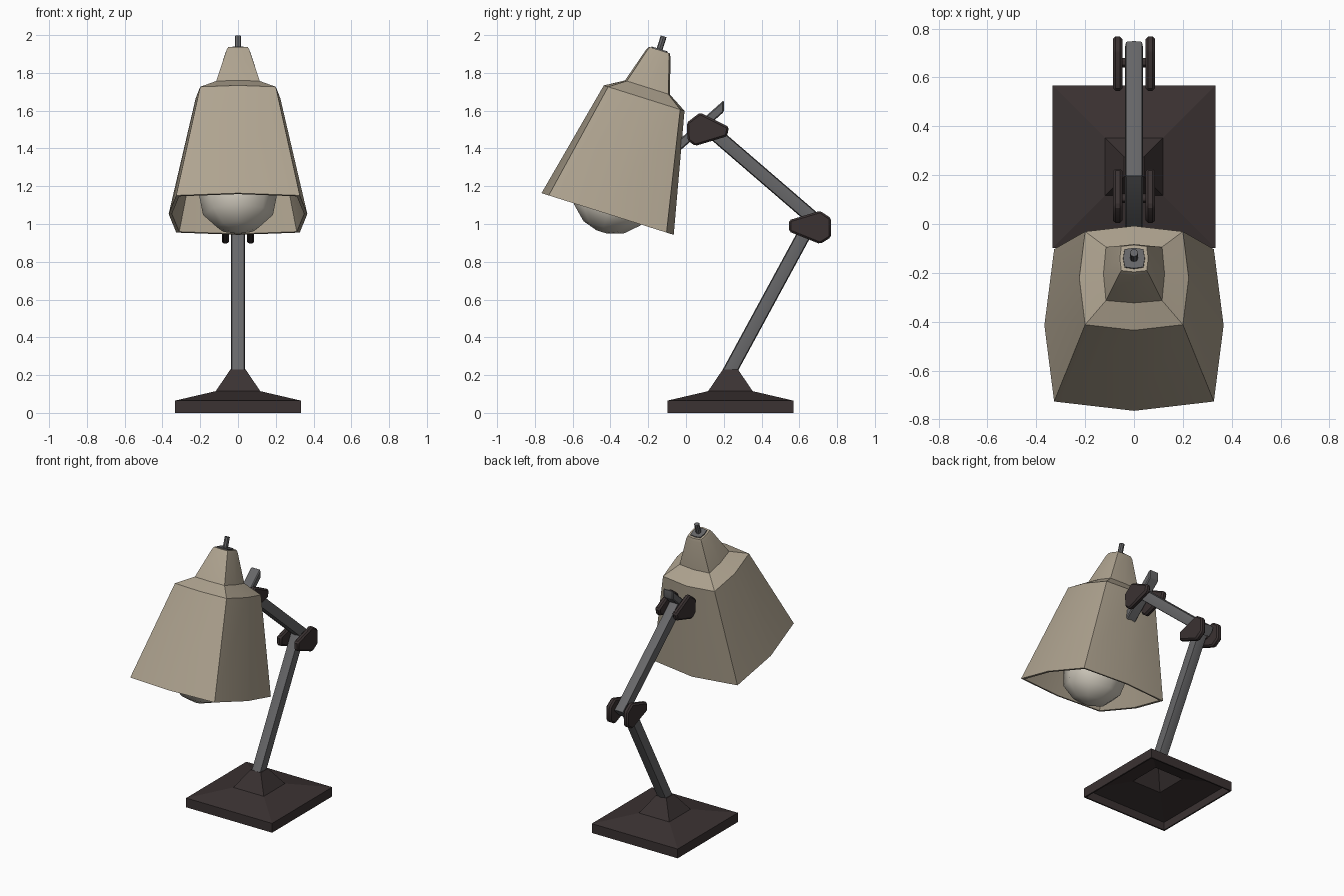
import bpy, bmesh, math
from mathutils import Vector

if "Cube" in bpy.data.objects:
    bpy.data.objects.remove(bpy.data.objects["Cube"])


def material(name, rgb):
    m = bpy.data.materials.new(name)
    m.diffuse_color = (*rgb, 1)
    m.use_nodes = True
    m.node_tree.nodes["Principled BSDF"].inputs["Base Color"].default_value = m.diffuse_color
    return m


TAN = material("tan_enamel", (0.43, 0.37, 0.28))
DARK = material("dark_brown_iron", (0.043, 0.032, 0.032))
GREY = material("grey_steel", (0.135, 0.135, 0.14))
GLASS = material("bulb_glass", (0.62, 0.58, 0.50))


def finish(name, bm, mat, angle=30):
    bmesh.ops.recalc_face_normals(bm, faces=bm.faces)
    me = bpy.data.meshes.new(name)
    bm.to_mesh(me)
    bm.free()
    me.materials.append(mat)
    ob = bpy.data.objects.new(name, me)
    bpy.context.collection.objects.link(ob)
    bpy.ops.object.select_all(action='DESELECT')
    ob.select_set(True)
    bpy.context.view_layer.objects.active = ob
    bpy.ops.object.shade_smooth_by_angle(angle=math.radians(angle))
    return ob


def loft(name, mat, origin, axis, rings, angle=30):
    """Eight-point rings (height, corner half-width, mid-side half-width) along an axis."""
    w = Vector(axis).normalized()
    u = Vector((1, 0, 0))
    v = w.cross(u)
    bm = bmesh.new()
    loops = []
    for h, c, m in rings:
        pts = [(c, c), (0, m), (-c, c), (-m, 0), (-c, -c), (0, -m), (c, -c), (m, 0)]
        loops.append([bm.verts.new(Vector(origin) + w * h + u * a + v * b) for a, b in pts])
    for lo, hi in zip(loops, loops[1:]):
        for i in range(8):
            j = (i + 1) % 8
            bm.faces.new((lo[i], lo[j], hi[j], hi[i]))
    bm.faces.new(loops[0])
    bm.faces.new(loops[-1])
    return finish(name, bm, mat, angle)


def plate(name, mat, outline, x0, x1, bevel):
    """Side-view (y, z) outline extruded along x with bevelled edges."""
    bm = bmesh.new()
    f = bm.faces.new([bm.verts.new((x0, y, z)) for y, z in outline])
    ext = bmesh.ops.extrude_face_region(bm, geom=[f])["geom"]
    bmesh.ops.translate(bm, vec=(x1 - x0, 0, 0),
                        verts=[g for g in ext if isinstance(g, bmesh.types.BMVert)])
    bmesh.ops.bevel(bm, geom=bm.edges[:], offset=bevel, segments=1, affect='EDGES')
    return finish(name, bm, mat)


def arm(name, a, b):
    a, b = Vector((0, *a)), Vector((0, *b))
    loft(name, GREY, a, b - a, [(0, 0.032, 0.037), ((b - a).length, 0.032, 0.037)])


# Hollow square base with stepped pyramid top
sq = [(0.215, 0.034), (0.103, 0.112), (0.055, 0.323), (0, 0.323),
      (0, 0.333), (0.065, 0.333), (0.115, 0.118), (0.23, 0.04)]
loft("base", DARK, (0, 0.235, 0), (0, 0, 1), [(h, r, r) for h, r in sq], 10)

# Arms
arm("lower_arm", (0.226, 0.21), (0.675, 1.037))
arm("upper_arm", (0.11, 1.515), (0.725, 0.985))
plate("shade_bracket", GREY, [(-0.035, 1.385), (0.2, 1.593), (0.2, 1.655), (-0.035, 1.447)],
      -0.037, 0.037, 0.006)

# Joint plates on both sides, with a pin through each joint
joints = {
    "elbow": ([(0.545, 0.96), (0.71, 0.894), (0.768, 0.93), (0.768, 1.03), (0.71, 1.07),
               (0.545, 1.02)], (0.66, 0.985)),
    "neck": ([(0.048, 1.413), (0.217, 1.464), (0.228, 1.513), (0.074, 1.59),
              (0.004, 1.536), (0.008, 1.444)], (0.105, 1.51)),
}
for joint, (outline, centre) in joints.items():
    for side, s in (("left", -1), ("right", 1)):
        plate(f"{joint}_plate_{side}", DARK, outline, s * 0.048, s * 0.086, 0.01)
    loft(f"{joint}_pin", DARK, (0, *centre), (0, 0, 1), [(-0.015, 0.015, 0.015), (0.015, 0.015, 0.015)]
         ).scale.x = 1
    plate(f"{joint}_axle", DARK,
          [(centre[0] + 0.02 * math.cos(i * math.pi / 3), centre[1] + 0.02 * math.sin(i * math.pi / 3))
           for i in range(6)], -0.06, 0.06, 0.002)

# Tilted shade: inner wall, rim, outer wall, shoulder, neck
HUB = (0, -0.415, 1.053)
TILT = (0, 0.301, 0.954)
loft("shade", TAN, HUB, TILT, [
    (0.88, 0.048, 0.055), (0.69, 0.103, 0.113), (0.632, 0.187, 0.21), (0, 0.311, 0.35),
    (0, 0.327, 0.367), (0.643, 0.2, 0.224), (0.702, 0.115, 0.125),
    (0.893, 0.06, 0.067), (0.91, 0.052, 0.058)])
loft("shade_cap", GREY, HUB, TILT, [(0.9, 0.04, 0.046), (0.916, 0.038, 0.044)])
loft("shade_stem", GREY, HUB, TILT, [(0.9, 0.012, 0.016), (0.986, 0.012, 0.016)])

# Bulb and socket inside the shade
bulb = [(-0.1, 0.03), (-0.075, 0.11), (-0.005, 0.185), (0.1, 0.205), (0.21, 0.17),
        (0.32, 0.105), (0.42, 0.065)]
loft("bulb", GLASS, HUB, TILT, [(h, r * 0.7071, r) for h, r in bulb], 60)
loft("bulb_socket", GREY, HUB, TILT, [(0.4, 0.05, 0.07), (0.885, 0.035, 0.05)])
